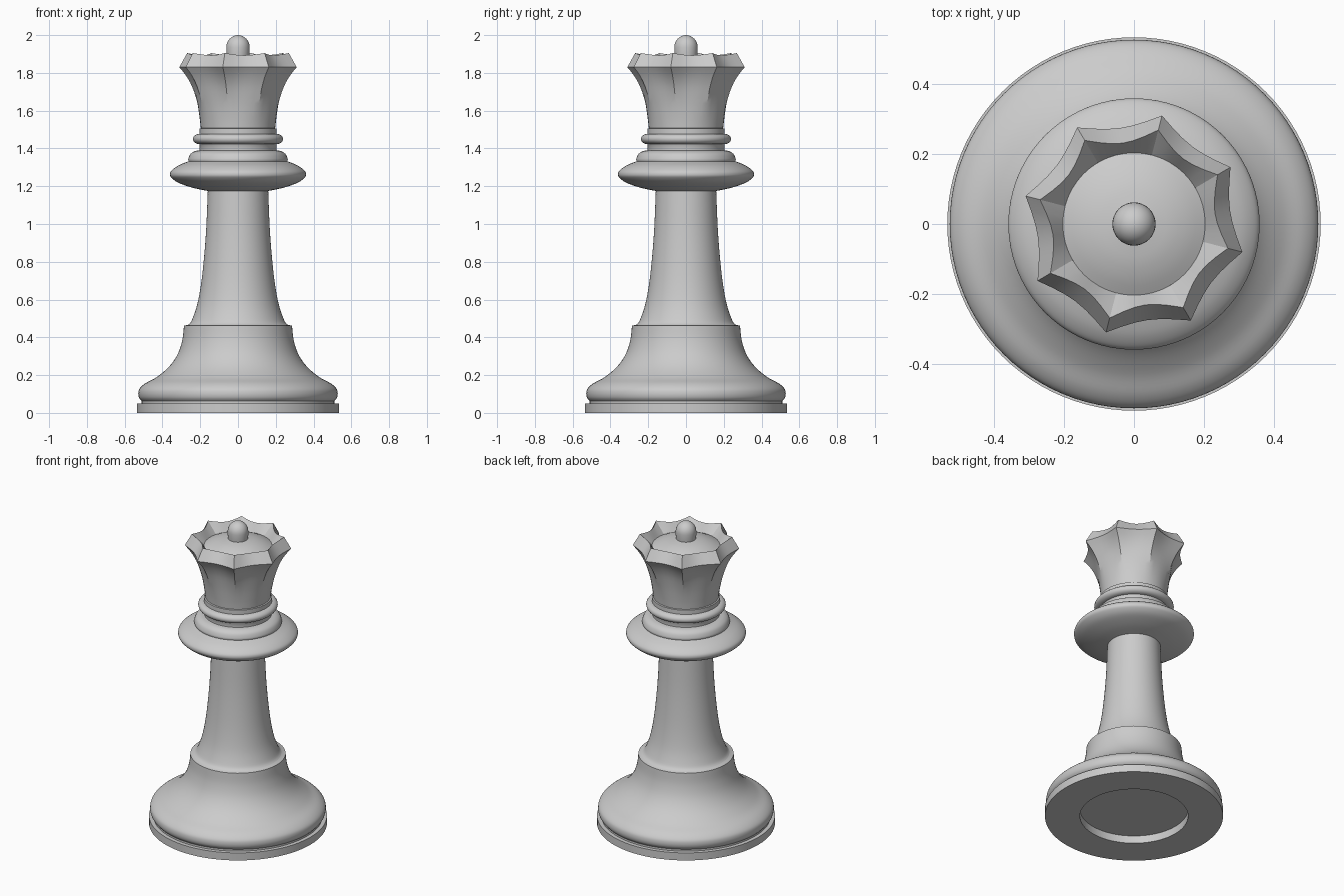
import bpy, bmesh
from math import sin, cos, pi, radians, sqrt

if "Cube" in bpy.data.objects:
    bpy.data.objects.remove(bpy.data.objects["Cube"])

SIDES = 96


def spline(pts, steps=5):
    """Smooth curve through profile points (Catmull-Rom)."""
    p = [pts[0]] + list(pts) + [pts[-1]]
    out = []
    for i in range(1, len(p) - 2):
        a, b, c, d = p[i - 1:i + 3]
        for s in range(steps):
            t = s / steps
            out.append(tuple(
                0.5 * (2 * b[k] + (c[k] - a[k]) * t
                       + (2 * a[k] - 5 * b[k] + 4 * c[k] - d[k]) * t * t
                       + (3 * b[k] - a[k] - 3 * c[k] + d[k]) * t ** 3)
                for k in (0, 1)))
    return out + [pts[-1]]


def skin(name, rings, angle=35):
    """Bridge a stack of rings; a one-point ring closes to a tip."""
    bm = bmesh.new()
    loops = [[bm.verts.new(c) for c in ring] for ring in rings]
    for a, b in zip(loops, loops[1:]):
        n = max(len(a), len(b))
        for i in range(n):
            j = (i + 1) % n
            if len(a) == 1:
                bm.faces.new((a[0], b[j], b[i]))
            elif len(b) == 1:
                bm.faces.new((a[i], a[j], b[0]))
            else:
                bm.faces.new((a[i], a[j], b[j], b[i]))
    mesh = bpy.data.meshes.new(name)
    bm.to_mesh(mesh)
    bm.free()
    ob = bpy.data.objects.new(name, mesh)
    bpy.context.collection.objects.link(ob)
    bpy.ops.object.select_all(action='DESELECT')
    ob.select_set(True)
    bpy.context.view_layer.objects.active = ob
    bpy.ops.object.shade_smooth_by_angle(angle=radians(angle))
    return ob


def lathe(name, profile, sides=SIDES):
    rings = []
    for r, z in profile:
        n = 1 if r < 1e-5 else sides
        rings.append([(r * cos(2 * pi * i / n), r * sin(2 * pi * i / n), z)
                      for i in range(n)])
    return skin(name, rings)


# Foot disc with the round recess underneath
lathe("foot_disc", [(0, 0.05), (0.325, 0.05), (0.325, 0), (0.535, 0),
                    (0.535, 0.05), (0.51, 0.05), (0.51, 0.062)])

# Rounded base sweeping up to the shoulder rim
lathe("base", spline([(0.51, 0.062), (0.524, 0.08), (0.528, 0.105),
                      (0.52, 0.13), (0.49, 0.157), (0.43, 0.19),
                      (0.365, 0.245), (0.32, 0.31), (0.295, 0.385),
                      (0.286, 0.462)]))

# Tapering column
lathe("column", [(0.286, 0.462)] + spline(
    [(0.262, 0.467), (0.245, 0.49), (0.217, 0.57), (0.196, 0.68),
     (0.18, 0.82), (0.168, 0.98), (0.16, 1.175)]))

# Wide collar and the stepped ring above it
lathe("collar", spline([(0.16, 1.175), (0.24, 1.192), (0.315, 1.218),
                        (0.352, 1.245), (0.36, 1.265), (0.35, 1.285),
                        (0.315, 1.31), (0.262, 1.332)]))
lathe("upper_ring", spline([(0.262, 1.332), (0.263, 1.345), (0.252, 1.37),
                            (0.23, 1.385), (0.203, 1.39)]))

# Neck with a thin rounded bead
bead = [(0.205 + 0.034 * sin(pi * i / 10), 1.45 - 0.027 * cos(pi * i / 10))
        for i in range(11)]
lathe("neck", [(0.203, 1.39), (0.203, 1.42)] + bead
      + [(0.205, 1.505), (0.196, 1.507)])

# Flared crown with eight points and scalloped sides
POINTS, STEPS = 8, 6


def crown_ring(tip, mid, z_tip, z_mid):
    ring = []
    for i in range(POINTS * STEPS):
        u = (i % STEPS) / STEPS
        k = 4 * u * (1 - u)
        a = radians(30.5) + 2 * pi * i / (POINTS * STEPS)
        # straight chord between the points, bowed inward
        chord = tip * cos(pi / POINTS) / cos((u - 0.5) * 2 * pi / POINTS)
        r = chord + (mid - tip * cos(pi / POINTS)) * k
        z = z_tip + (z_mid - z_tip) * k
        ring.append((r * cos(a), r * sin(a), z))
    return ring


flare = spline([(0.197, 1.507), (0.204, 1.56), (0.221, 1.64),
                (0.25, 1.725), (0.284, 1.785), (0.321, 1.83)], 3)
rings = []
for r, z in flare:
    t = (z - 1.507) / (1.83 - 1.507)
    rings.append(crown_ring(r, r - 0.043 * t * t, z, z))
rings.append(crown_ring(0.278, 0.234, 1.905, 1.893))
rings.append([(0.204 * cos(a), 0.204 * sin(a), 1.84) for a in
              (radians(30.5) + 2 * pi * i / (POINTS * STEPS)
               for i in range(POINTS * STEPS))])
skin("crown", rings, 22)

# Low dome inside the crown
lathe("crown_dome", spline([(0.204, 1.84), (0.16, 1.862), (0.11, 1.879),
                            (0.06, 1.888)], 3))

# Round finial
lathe("finial", [(0.06, 1.888), (0.062, 1.91)]
      + [(0.062 * cos(i * pi / 16), 1.935 + 0.065 * sin(i * pi / 16))
         for i in range(8)] + [(0, 2.0)], 32)
